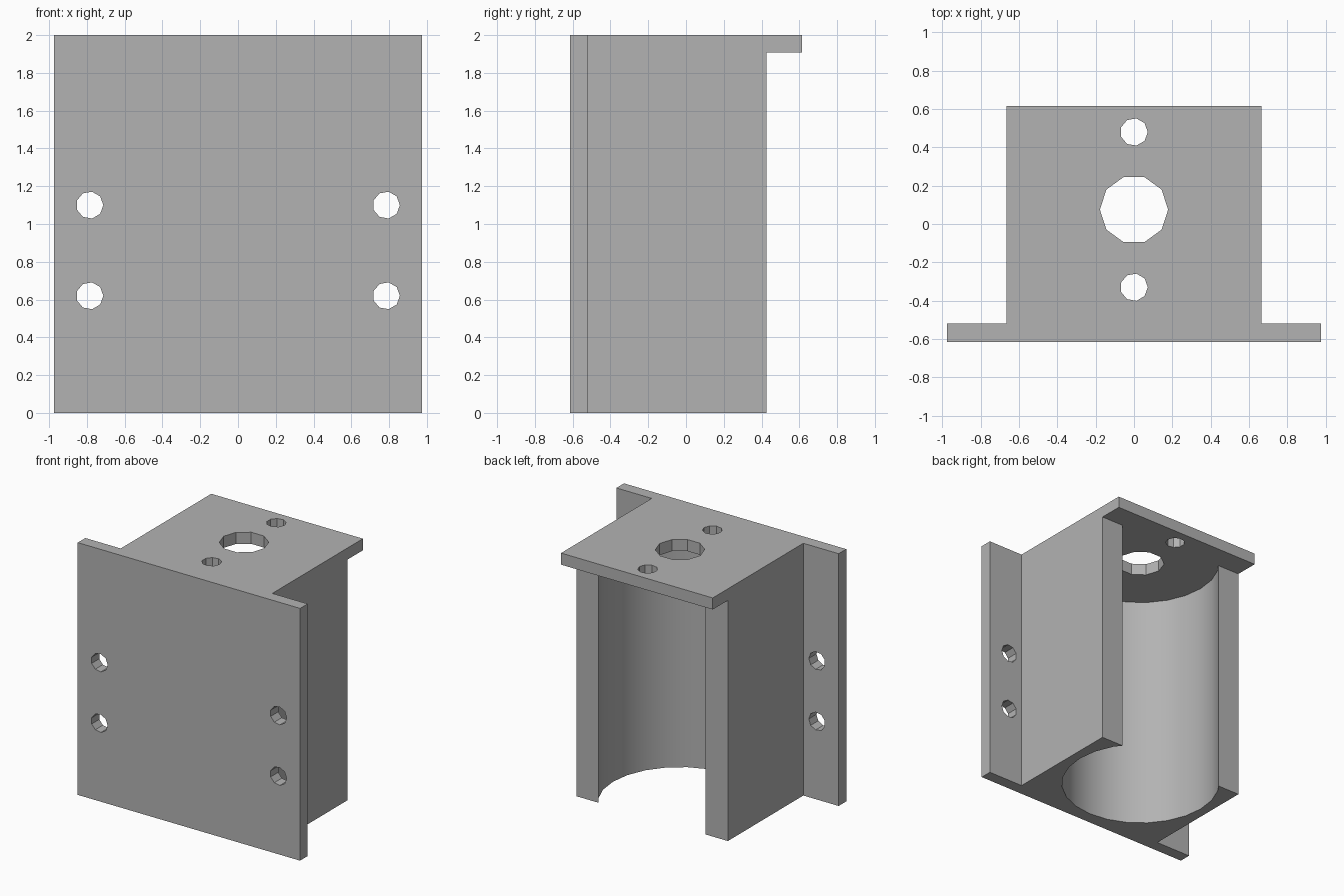
import bpy, bmesh, math
from mathutils import Matrix, Vector

cube = bpy.data.objects.get("Cube")
if cube:
    bpy.data.objects.remove(cube, do_unlink=True)

grey = bpy.data.materials.new("plain_grey")
grey.use_nodes = True
colour = (0.45, 0.45, 0.45, 1)
grey.diffuse_color = colour
grey.node_tree.nodes["Principled BSDF"].inputs["Base Color"].default_value = colour

# Main dimensions
PLATE_X, BODY_X = 0.975, 0.665
FRONT, PLATE_BACK, WALL_BACK, LID_BACK = -0.615, -0.52, 0.425, 0.615
LID_Z, TOP, BORE_Y = 1.908, 2.0, 0.075


def finish(name, bm):
    bmesh.ops.recalc_face_normals(bm, faces=bm.faces)
    mesh = bpy.data.meshes.new(name)
    bm.to_mesh(mesh)
    bm.free()
    mesh.materials.append(grey)
    obj = bpy.data.objects.new(name, mesh)
    bpy.context.collection.objects.link(obj)
    return obj


def prism(name, outline, z0, z1):
    bm = bmesh.new()
    face = bm.faces.new([bm.verts.new((x, y, z0)) for x, y in outline])
    new = bmesh.ops.extrude_face_region(bm, geom=[face])["geom"]
    bmesh.ops.translate(bm, vec=(0, 0, z1 - z0),
                        verts=[v for v in new if isinstance(v, bmesh.types.BMVert)])
    return finish(name, bm)


def cylinder(name, centre, radius, depth, sides, along_y=False, turn=0):
    bm = bmesh.new()
    # First corner points along x, plus any extra turn
    matrix = Matrix.Translation(Vector(centre))
    if along_y:
        matrix = matrix @ Matrix.Rotation(math.pi / 2, 4, 'X')
    matrix = matrix @ Matrix.Rotation(math.pi / 2 + turn, 4, 'Z')
    bmesh.ops.create_cone(bm, cap_ends=True, segments=sides, radius1=radius,
                          radius2=radius, depth=depth, matrix=matrix)
    return finish(name, bm)


# Bracket body: wide front plate and block drawn as one T-shaped profile
half = [(PLATE_X, FRONT), (PLATE_X, PLATE_BACK), (BODY_X, PLATE_BACK), (BODY_X, LID_BACK)]
outline = half + [(-x, y) for x, y in reversed(half)]
bracket = prism("motor_bracket", outline, 0, TOP)

# Space under the overhanging lid, and the open-backed round pocket
cutters = [
    prism("lid_overhang_cutter",
          [(-1, WALL_BACK), (1, WALL_BACK), (1, 1), (-1, 1)], -0.2, LID_Z),
    cylinder("pocket_cutter", (0, BORE_Y, LID_Z / 2 - 0.1), 0.59, LID_Z + 0.2, 24),
    cylinder("shaft_hole_cutter", (0, BORE_Y, TOP), 0.178, 0.5, 10),
]
# Screw holes in the lid and in the side flanges
for y in (-0.33, 0.48):
    cutters.append(cylinder("lid_screw_cutter", (0, y, TOP), 0.072, 0.5, 9, turn=math.pi))
for x in (-0.785, 0.785):
    for z in (0.62, 1.1):
        cutters.append(cylinder("flange_screw_cutter", (x, FRONT, z), 0.072, 0.5, 9,
                                along_y=True, turn=math.pi))

bpy.context.view_layer.objects.active = bracket
for cutter in cutters:
    mod = bracket.modifiers.new("cut", 'BOOLEAN')
    mod.operation, mod.solver, mod.object = 'DIFFERENCE', 'EXACT', cutter
    bpy.ops.object.modifier_apply(modifier=mod.name)
    bpy.data.objects.remove(cutter, do_unlink=True)

# Smooth pocket wall, crisp edges elsewhere
bpy.ops.object.select_all(action='DESELECT')
bracket.select_set(True)
bpy.ops.object.shade_smooth_by_angle(angle=math.radians(25))
